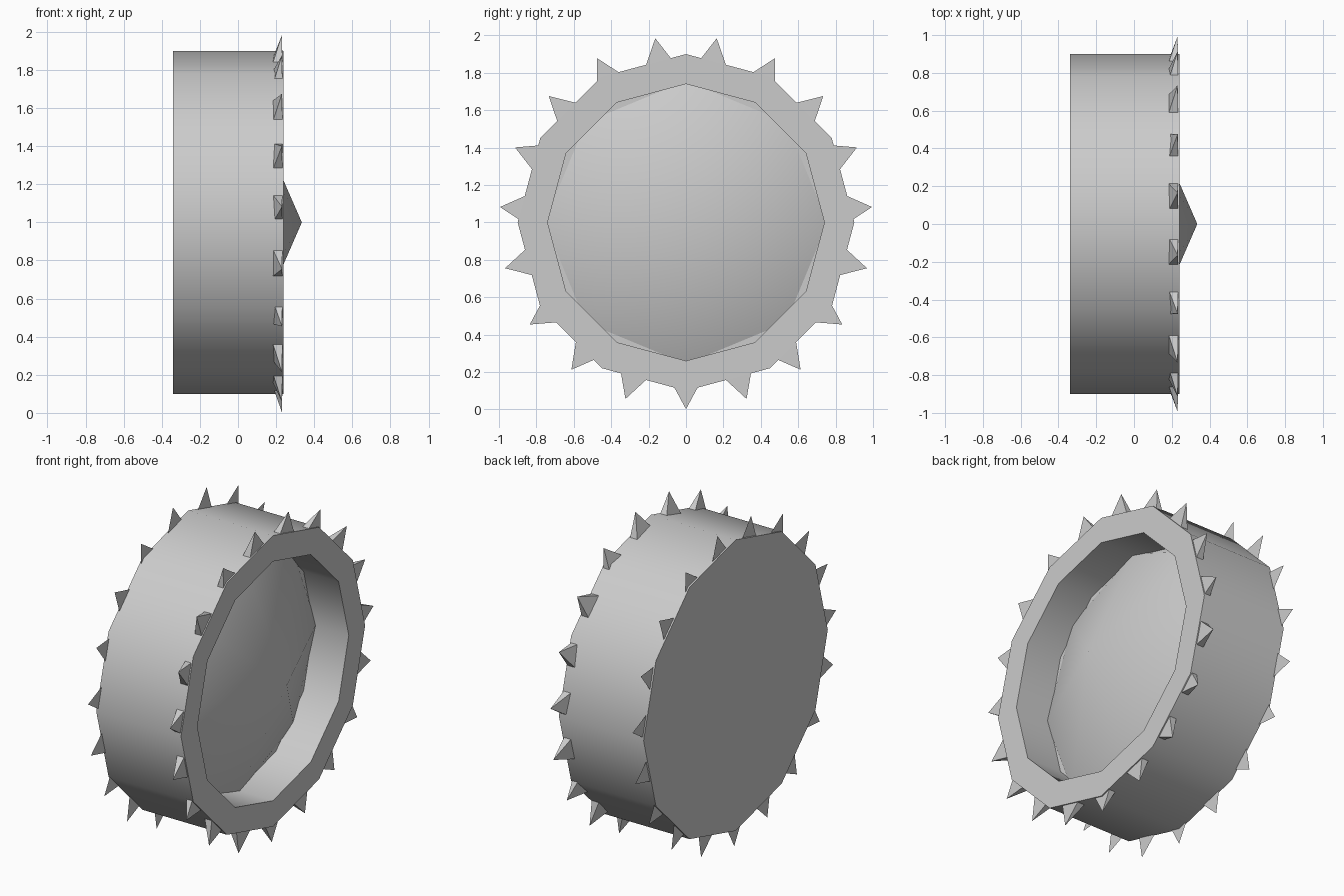
import bpy, bmesh, math

if "Cube" in bpy.data.objects:
    bpy.data.objects.remove(bpy.data.objects["Cube"])

CENTRE_Z = 1.0
SPIKES = 19


def point(x, r, angle, side=0.0):
    """Point at radius r and angle from the top, shifted sideways along the tangent."""
    s, c = math.sin(angle), math.cos(angle)
    return (x, r * s + side * c, CENTRE_Z + r * c - side * s)


def finish(name, bm, smooth=None):
    bmesh.ops.recalc_face_normals(bm, faces=bm.faces)
    mesh = bpy.data.meshes.new(name)
    bm.to_mesh(mesh)
    bm.free()
    ob = bpy.data.objects.new(name, mesh)
    bpy.context.collection.objects.link(ob)
    if smooth:
        bpy.ops.object.select_all(action='DESELECT')
        ob.select_set(True)
        bpy.context.view_layer.objects.active = ob
        bpy.ops.object.shade_smooth_by_angle(angle=math.radians(smooth))
    return ob


def lathe(name, profile, sides, smooth):
    """Turn (x, r) rings around the wheel axis and cap both ends."""
    bm = bmesh.new()
    rings = []
    for x, r in profile:
        if r == 0:
            rings.append([bm.verts.new(point(x, 0, 0))] * sides)
        else:
            rings.append([bm.verts.new(point(x, r, math.tau * i / sides))
                          for i in range(sides)])
    for a, b in zip(rings, rings[1:]):
        for i in range(sides):
            j = (i + 1) % sides
            bm.faces.new(list(dict.fromkeys((a[i], a[j], b[j], b[i]))))
    for ring in (rings[0], rings[-1]):
        if len(set(ring)) > 2:
            bm.faces.new(ring)
    return finish(name, bm, smooth)


# Twelve-sided drum with a recessed open side
lathe("drum", [(-0.34, 0.90), (0.24, 0.90), (0.24, 0.74), (0.0, 0.74)], 12, 40)

# Shallow eight-sided cone filling the recess
lathe("hub_cone", [(0.005, 0.757), (0.335, 0.0)], 8, 40)

# Pyramid spikes around the open rim, flat on the outer side
bm = bmesh.new()
for k in range(SPIKES):
    a = math.pi + math.tau * k / SPIKES
    base = [bm.verts.new(point(x, 0.86, a, s))
            for x, s in ((0.182, -0.075), (0.233, -0.075), (0.233, 0.075), (0.182, 0.075))]
    tip = bm.verts.new(point(0.231, 0.998, a))
    bm.faces.new(base)
    for i in range(4):
        bm.faces.new((base[i], base[(i + 1) % 4], tip))
finish("rim_spikes", bm)

# Paper-thin triangular spikes around the closed rim
bm = bmesh.new()
for k in range(SPIKES):
    a = math.pi + math.tau * k / SPIKES
    bm.faces.new([bm.verts.new(point(-0.33, r, a, s))
                  for r, s in ((0.86, -0.075), (0.86, 0.075), (0.998, 0.0))])
finish("back_spikes", bm)
